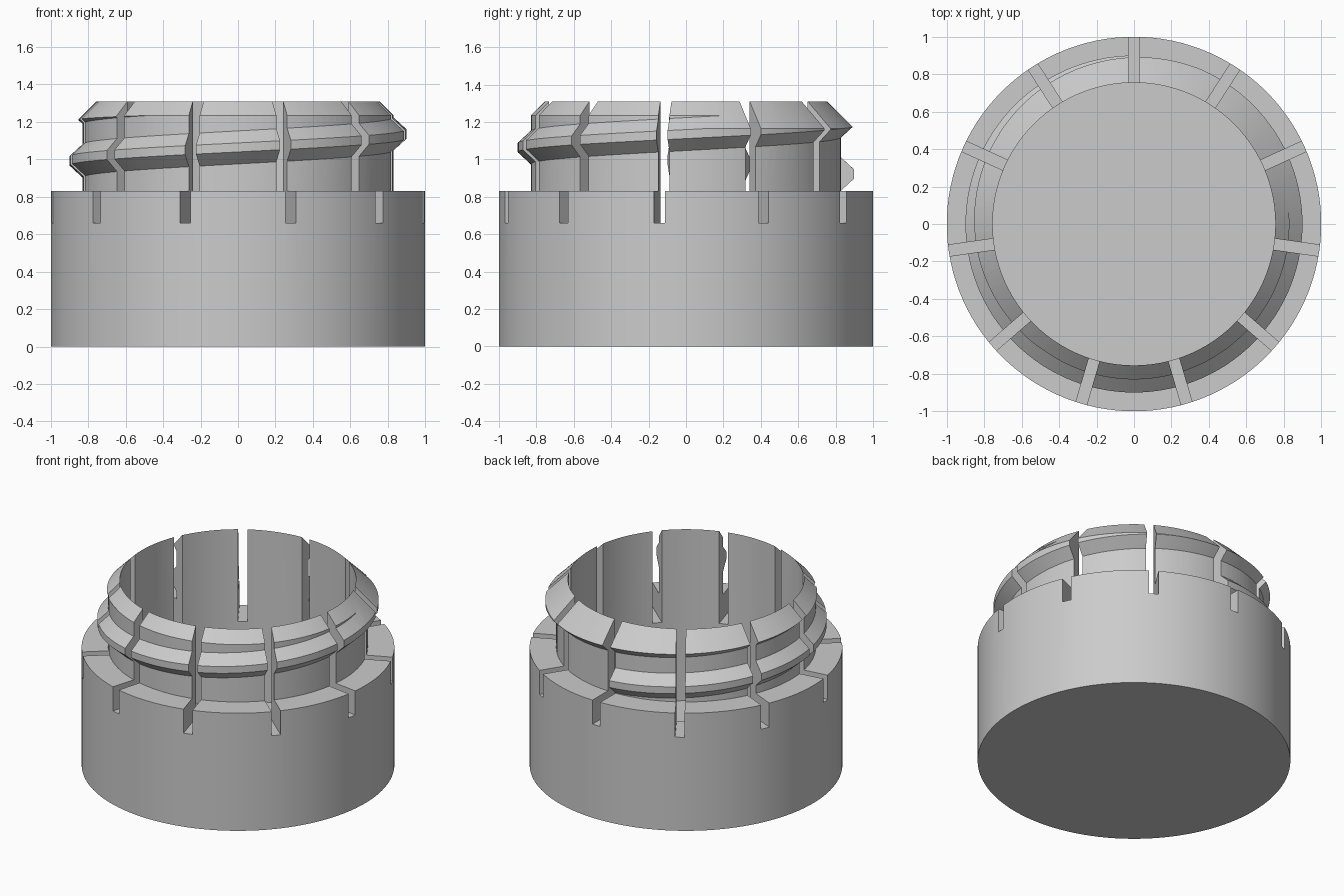
import bpy, bmesh
from math import sin, cos, pi, radians
from mathutils import Matrix

if "Cube" in bpy.data.objects:
    bpy.data.objects.remove(bpy.data.objects["Cube"])

SEGMENTS = 120
SLOTS = 11
BORE, NECK, CREST = 0.755, 0.83, 0.9
SHOULDER, TOP, SLOT_FLOOR = 0.83, 1.31, 0.66
PITCH = 0.287

grey = bpy.data.materials.new("plain_grey")
grey.use_nodes = True
grey.diffuse_color = (0.6, 0.6, 0.6, 1)
grey.node_tree.nodes["Principled BSDF"].inputs["Base Color"].default_value = (0.6, 0.6, 0.6, 1)


def finish(name, bm):
    bmesh.ops.recalc_face_normals(bm, faces=bm.faces)
    mesh = bpy.data.meshes.new(name)
    bm.to_mesh(mesh)
    bm.free()
    mesh.materials.append(grey)
    obj = bpy.data.objects.new(name, mesh)
    bpy.context.collection.objects.link(obj)
    return obj


def lathe(name, profile):
    """Revolve an (r, z) profile that starts and ends on the axis."""
    bm = bmesh.new()
    verts = [bm.verts.new((r, 0, z)) for r, z in profile]
    edges = [bm.edges.new(pair) for pair in zip(verts, verts[1:])]
    bmesh.ops.spin(bm, geom=verts + edges, cent=(0, 0, 0), axis=(0, 0, 1),
                   angle=2 * pi, steps=SEGMENTS, use_merge=True)
    bmesh.ops.remove_doubles(bm, verts=bm.verts, dist=1e-5)
    return finish(name, bm)


# Cup body with a straight neck, trimmed to a bevelled rim later
body = lathe("threaded_cup", [(0, 0), (1, 0), (1, SHOULDER), (NECK, SHOULDER),
                              (NECK, 1.42), (BORE, 1.42), (BORE, 0.1), (0, 0.1)])

# Helical thread: trapezoid section swept upward from the back
section = [(0.79, -0.125), (CREST, -0.024), (CREST, 0.024), (0.79, 0.125)]
bm = bmesh.new()
rings = []
start, end = 90, 594
for i in range(int((end - start) * SEGMENTS / 360) + 1):
    turn = i / SEGMENTS
    a = radians(start) + turn * 2 * pi
    z = 0.92 + PITCH * turn
    rings.append([bm.verts.new((r * cos(a), r * sin(a), z + dz)) for r, dz in section])
for lower, upper in zip(rings, rings[1:]):
    for j in range(4):
        k = (j + 1) % 4
        bm.faces.new((lower[j], lower[k], upper[k], upper[j]))
bm.faces.new(rings[0])
bm.faces.new(rings[-1])
thread = finish("thread_helper", bm)

# Conical envelope that bevels the rim and the top of the thread
envelope = lathe("bevel_helper", [(0, -0.2), (1.1, -0.2), (1.1, TOP + BORE - 1.1),
                                  (0.6, TOP + BORE - 0.6), (0, TOP + BORE - 0.6)])

# Radial slots through rim, neck and shoulder
bm = bmesh.new()
for i in range(SLOTS):
    turn = Matrix.Rotation(pi / 2 + i * 2 * pi / SLOTS, 4, 'Z')
    place = turn @ Matrix.Translation((0.9, 0, SLOT_FLOOR + 0.5))
    bmesh.ops.create_cube(bm, size=1, matrix=place @ Matrix.Diagonal((0.5, 0.06, 1, 1)))
slots = finish("slot_helper", bm)

for helper, operation in ((thread, 'UNION'), (envelope, 'INTERSECT'), (slots, 'DIFFERENCE')):
    mod = body.modifiers.new(helper.name, 'BOOLEAN')
    mod.operation, mod.object, mod.solver = operation, helper, 'EXACT'

# Bake the cuts, drop the helpers and shade with sharp edges
bpy.context.view_layer.update()
baked = bpy.data.meshes.new_from_object(body.evaluated_get(bpy.context.evaluated_depsgraph_get()))
body.modifiers.clear()
body.data = baked
for helper in (thread, envelope, slots):
    bpy.data.objects.remove(helper)
bpy.ops.object.select_all(action='DESELECT')
body.select_set(True)
bpy.context.view_layer.objects.active = body
bpy.ops.object.shade_smooth_by_angle(angle=radians(25))
